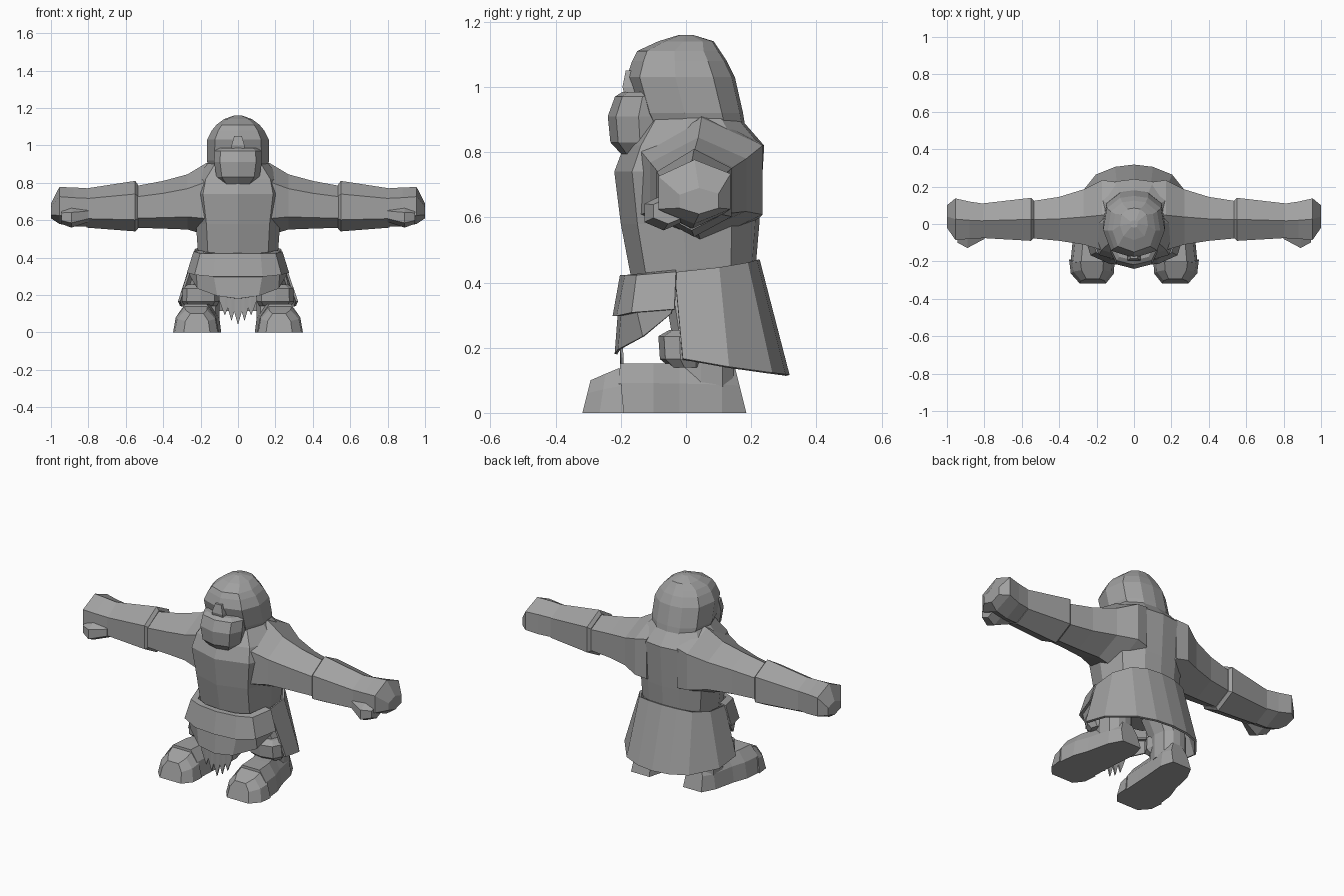
import bpy, bmesh

# One plain grey for the whole figure
grey = bpy.data.materials.new("clay_grey")
grey.diffuse_color = (0.36, 0.36, 0.36, 1)


def finish(name, bm, mirror=False, thick=0):
    bmesh.ops.recalc_face_normals(bm, faces=bm.faces)
    me = bpy.data.meshes.new(name)
    bm.to_mesh(me)
    bm.free()
    me.materials.append(grey)
    ob = bpy.data.objects.new(name, me)
    bpy.context.collection.objects.link(ob)
    if thick:
        m = ob.modifiers.new("thickness", 'SOLIDIFY')
        m.thickness, m.offset = thick, 0
    if mirror:
        ob.modifiers.new("mirror", 'MIRROR').use_clip = True
    return ob


def loft(name, rings, closed=True, mirror=False, thick=0):
    """Skin rings of equal point count; closed rings get end caps."""
    bm = bmesh.new()
    vs = [[bm.verts.new(p) for p in r] for r in rings]
    n = len(rings[0])
    for a, b in zip(vs, vs[1:]):
        for i in range(n if closed else n - 1):
            j = (i + 1) % n
            bm.faces.new((a[i], a[j], b[j], b[i]))
    if closed:
        bm.faces.new(vs[0])
        bm.faces.new(vs[-1])
    return finish(name, bm, mirror, thick)


def body_ring(z, w, f, b, tilt=0, cx=0):
    """Ten-sided horizontal ring: half width, front y, back y."""
    d = b - f
    half = [(0.75 * w, f + 0.12 * d), (w, f + 0.45 * d),
            (0.88 * w, f + 0.8 * d), (0.45 * w, f + 0.97 * d)]
    pts = [(0, f)] + half + [(0, b)] + [(-x, y) for x, y in reversed(half)]
    return [(cx + x, y, z + tilt * y) for x, y in pts]


def arm_ring(x, y0, y1, z0, z1, slant=0):
    """Six-sided ring across the arm, ridge on top and bottom."""
    h, ym = z1 - z0, (y0 + y1) / 2
    pts = [(ym, z1), (y1, z1 - 0.22 * h), (y1, z0 + 0.23 * h),
           (ym, z0), (y0, z0 + 0.23 * h), (y0, z1 - 0.26 * h)]
    return [(x - slant * abs(y - ym), y, z) for y, z in pts]


def foot_ring(y, cx, w, h, lean):
    """Six-sided ring across the foot, flat sole."""
    pts = [(-w, 0), (w, 0), (0.88 * w, 0.6 * h), (0.5 * w, h),
           (-0.5 * w, h), (-0.88 * w, 0.6 * h)]
    return [(cx + x, y + lean * z, z) for x, z in pts]


# Torso
loft("torso", [body_ring(*r) for r in [
    (0.33, 0.20, -0.15, 0.18), (0.44, 0.215, -0.17, 0.215, 0.1),
    (0.58, 0.225, -0.20, 0.225), (0.74, 0.25, -0.22, 0.235),
    (0.82, 0.23, -0.19, 0.24), (0.90, 0.165, -0.13, 0.17),
    (0.96, 0.13, -0.10, 0.13)]])

# Head
loft("head", [body_ring(*r) for r in [
    (0.86, 0.15, -0.12, 0.185), (0.92, 0.167, -0.15, 0.175),
    (1.03, 0.165, -0.182, 0.15), (1.08, 0.14, -0.165, 0.125),
    (1.11, 0.115, -0.15, 0.105), (1.14, 0.075, -0.085, 0.085),
    (1.16, 0.02, -0.02, 0.02)]])
loft("jaw", [body_ring(*r) for r in [
    (0.79, 0.08, -0.195, -0.06), (0.83, 0.115, -0.232, -0.03),
    (0.91, 0.128, -0.24, -0.03), (0.97, 0.125, -0.218, -0.03),
    (0.985, 0.105, -0.195, -0.03)]])
loft("nose", [[(-w, -0.12, z), (-w, y, z), (w, y, z), (w, -0.12, z)]
              for z, w, y in [(0.98, 0.035, -0.19), (1.0, 0.035, -0.195),
                              (1.05, 0.02, -0.185)]])

# Arms, wrist guards and hands
loft("arm", [arm_ring(*r) for r in [
    (0.10, -0.13, 0.225, 0.50, 0.925), (0.17, -0.14, 0.235, 0.52, 0.905),
    (0.27, -0.11, 0.185, 0.55, 0.845), (0.40, -0.09, 0.145, 0.555, 0.81),
    (0.56, -0.075, 0.12, 0.56, 0.78)]], mirror=True)
loft("wrist_guard", [arm_ring(*r) for r in [
    (0.535, -0.075, 0.125, 0.555, 0.79), (0.55, -0.09, 0.14, 0.54, 0.81),
    (0.81, -0.075, 0.11, 0.56, 0.77)]], mirror=True)
loft("hand", [arm_ring(*r) for r in [
    (0.80, -0.075, 0.108, 0.565, 0.77), (0.88, -0.08, 0.12, 0.565, 0.775),
    (0.955, -0.085, 0.137, 0.58, 0.777), (1.0, -0.02, 0.10, 0.61, 0.69)]],
    mirror=True)
loft("thumb", [arm_ring(*r) for r in [
    (0.80, -0.08, -0.01, 0.59, 0.67), (0.89, -0.128, -0.01, 0.56, 0.67),
    (0.945, -0.10, -0.01, 0.58, 0.66)]], mirror=True)


def around(half):
    """Mirror a half strip of points that ends on the centre line."""
    return half + [(-x, y, z) for x, y, z in reversed(half[:-1])]


# Back skirt, flaring and open at the front
loft("back_skirt", [around(r) for r in [
    [(0.225, -0.035, 0.43), (0.225, 0.10, 0.445), (0.17, 0.185, 0.46),
     (0.09, 0.212, 0.468), (0, 0.22, 0.47)],
    [(0.315, -0.01, 0.165), (0.305, 0.13, 0.14), (0.20, 0.26, 0.122),
     (0.10, 0.30, 0.117), (0, 0.312, 0.115)]]], closed=False, thick=0.012)

# Front belt
loft("belt", [around(r) for r in [
    [(0.20, -0.03, 0.435), (0.17, -0.13, 0.425), (0.10, -0.16, 0.42),
     (0, -0.17, 0.42)],
    [(0.235, -0.03, 0.43), (0.20, -0.15, 0.42), (0.12, -0.185, 0.42),
     (0, -0.2, 0.42)],
    [(0.27, -0.035, 0.32), (0.23, -0.165, 0.31), (0.13, -0.21, 0.30),
     (0, -0.222, 0.30)],
    [(0.22, -0.035, 0.32), (0.19, -0.13, 0.31), (0.11, -0.17, 0.30),
     (0, -0.18, 0.30)]]], closed=False, thick=0.008)

# Loincloth with a curved hem, and its ragged tassel
loft("loincloth", [around(r) for r in [
    [(0.255, -0.04, 0.325), (0.22, -0.15, 0.32), (0.13, -0.195, 0.31),
     (0, -0.205, 0.31)],
    [(0.255, -0.045, 0.305), (0.215, -0.13, 0.235), (0.11, -0.205, 0.195),
     (0, -0.215, 0.18)]]], closed=False, thick=0.008)
hem = [(0.10, 0.17), (0.07, 0.09), (0.055, 0.13), (0.035, 0.06),
       (0.02, 0.11), (0, 0.04)]
loft("tassel", [around([(x, -0.20, 0.22) for x, z in hem]),
                around([(x, -0.195, z) for x, z in hem])],
     closed=False, thick=0.008)

# Legs, knee pads, boots and toe caps
loft("leg", [body_ring(z, w, f, b, 0, cx) for z, w, f, b, cx in [
    (0.08, 0.085, -0.04, 0.15, 0.185), (0.22, 0.085, -0.04, 0.15, 0.185),
    (0.40, 0.09, -0.07, 0.15, 0.12)]], mirror=True)
loft("knee_pad", [body_ring(z, w, f, b, 0, 0.2) for z, w, f, b in [
    (0.14, 0.085, -0.05, 0.05), (0.165, 0.10, -0.08, 0.06),
    (0.235, 0.095, -0.085, 0.06), (0.255, 0.07, -0.05, 0.05)]], mirror=True)
loft("boot", [foot_ring(*r) for r in [
    (-0.21, 0.225, 0.115, 0.152, 0.05), (-0.10, 0.217, 0.112, 0.152, 0),
    (-0.02, 0.20, 0.10, 0.15, 0), (0.11, 0.18, 0.09, 0.145, 0),
    (0.185, 0.17, 0.06, 0.14, -0.25)]], mirror=True)
loft("toe_cap", [foot_ring(*r) for r in [
    (-0.318, 0.22, 0.07, 0.10, 0.25), (-0.265, 0.223, 0.115, 0.12, 0.15),
    (-0.19, 0.225, 0.122, 0.138, -0.1)]], mirror=True)
